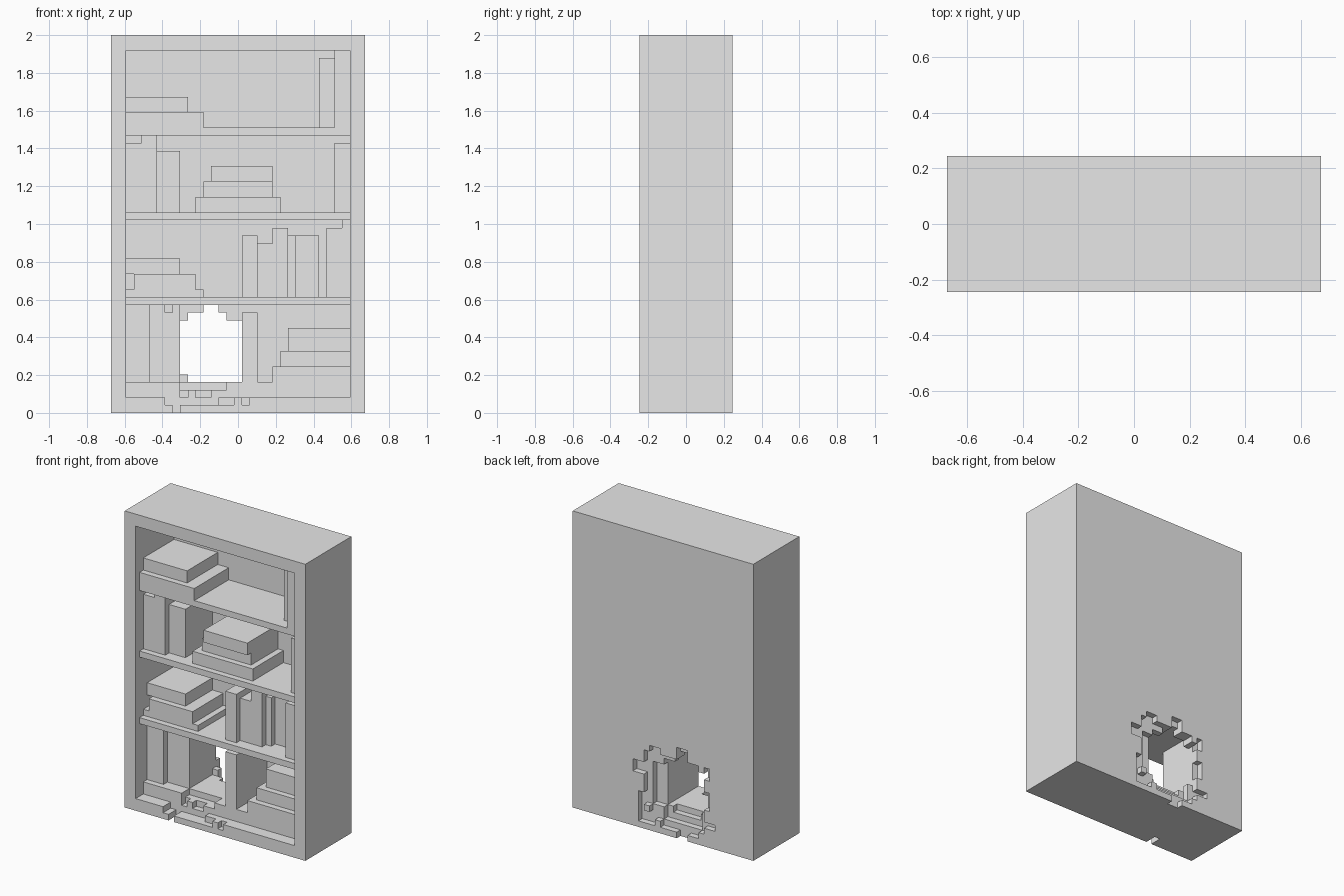
import bpy
import bmesh
from mathutils import Vector

# Everything sits on a block grid: 33 wide, 12 deep, 49 high
W, D, H = 33, 12, 49
S = 2 / H
BACK = 10

cube = bpy.data.objects.get("Cube")
if cube:
    bpy.data.objects.remove(cube, do_unlink=True)

grey = bpy.data.materials.new("plain grey")
grey.use_nodes = True
grey.diffuse_color = (0.8, 0.8, 0.8, 1)
grey.node_tree.nodes["Principled BSDF"].inputs["Base Color"].default_value = (0.8, 0.8, 0.8, 1)


def block(x0, x1, z0, z1, y0=0, y1=BACK):
    """Set of grid cells filling a box."""
    return {(x, y, z) for x in range(x0, x1) for y in range(y0, y1) for z in range(z0, z1)}


def stack(*boxes):
    return set().union(*(block(*b) for b in boxes))


# Case and shelves
parts = {}
parts["case"] = block(0, W, 0, H, 0, D) - block(2, 31, 2, 47)
parts["bottom_ledge"] = block(2, 31, 2, 4, 2)
for name, z in (("lower_shelf", 14), ("middle_shelf", 25), ("upper_shelf", 36)):
    parts[name] = block(2, 31, z, z + 1, 1)

# Books: x range, z range, front depth
parts["top_row_left_stack"] = stack((2, 12, 37, 39, 1), (2, 10, 39, 41, 2))
parts["top_row_right_books"] = stack((27, 29, 37, 46, 3), (29, 31, 37, 47, 1))
parts["upper_row_left_books"] = stack((2, 4, 26, 35, 2), (4, 6, 26, 36, 2), (6, 9, 26, 34, 3))
parts["upper_row_stack"] = stack((11, 22, 26, 28, 2), (12, 21, 28, 30, 3), (13, 21, 30, 32, 2))
parts["upper_row_right_book"] = block(29, 31, 26, 35, 2)
parts["middle_row_stack"] = stack((2, 12, 15, 16, 2), (3, 11, 16, 18, 2), (2, 9, 18, 20, 3))
parts["middle_row_books"] = stack((17, 19, 15, 23, 2), (19, 21, 15, 22, 3), (21, 23, 15, 24, 3),
                                  (23, 24, 15, 23, 4), (24, 27, 15, 23, 5))
parts["middle_row_end_books"] = stack((28, 30, 15, 24, 2), (30, 31, 15, 25, 2))
parts["bottom_row_left_books"] = stack((2, 5, 4, 14, 3), (5, 9, 4, 14, 4))
parts["bottom_row_single_book"] = block(17, 19, 4, 13, 2)
parts["bottom_row_stack"] = stack((21, 31, 4, 6, 2), (22, 31, 6, 8, 3), (23, 31, 8, 11, 4))

# Broken hole through the back panel, ragged on the outside
hole = stack((10, 17, 4, 12, 10, 11), (9, 10, 5, 12, 10, 11), (10, 15, 12, 13, 10, 11),
             (12, 14, 13, 14, 10, 11), (17, 19, 4, 11, 10, 11), (10, 17, 2, 4, 10, 11),
             (11, 16, 3, 4, 9, 10))
rim = stack((9, 19, 2, 12, 11, 12), (10, 17, 12, 13, 11, 12), (12, 14, 13, 15, 11, 12),
            (17, 19, 12, 14, 11, 12), (19, 20, 4, 13, 11, 12), (20, 22, 9, 11, 11, 12),
            (20, 21, 1, 6, 11, 12), (18, 20, 1, 3, 11, 12), (8, 9, 11, 13, 11, 12),
            (8, 9, 6, 9, 11, 12), (7, 9, 3, 4, 11, 12), (10, 17, 1, 2, 11, 12),
            (12, 14, 0, 1, 11, 12))
# Chips along the front base, the ledge and one book
chips = stack((7, 14, 1, 2, 0, 2), (14, 16, 1, 2, 0, 1), (17, 18, 1, 2, 0, 1),
              (8, 9, 0, 1, 0, 2), (9, 15, 3, 4, 2, 4), (11, 13, 2, 3, 2, 3),
              (9, 10, 2, 3, 2, 3), (7, 8, 13, 14, 4, 5))
damage = hole | rim | chips
parts = {name: cells - damage for name, cells in parts.items()}
solid = set().union(*parts.values())


def grid_to_world(p):
    return Vector((p[0] - W / 2, p[1] - D / 2, p[2])) * S


def build(name, cells):
    """Mesh the exposed sides of the cells, then merge flat areas."""
    bm = bmesh.new()
    verts = {}
    for cell in sorted(cells):
        for axis in range(3):
            for side in (0, 1):
                near = list(cell)
                near[axis] += 2 * side - 1
                if tuple(near) in solid:
                    continue
                u, v = (axis + 1) % 3, (axis + 2) % 3
                corners = []
                for a, b in ((0, 0), (1, 0), (1, 1), (0, 1)):
                    p = list(cell)
                    p[axis] += side
                    p[u] += a
                    p[v] += b
                    key = tuple(p)
                    if key not in verts:
                        verts[key] = bm.verts.new(grid_to_world(key))
                    corners.append(verts[key])
                bm.faces.new(corners if side else corners[::-1])
    bmesh.ops.dissolve_limit(bm, angle_limit=0.01, verts=bm.verts[:], edges=bm.edges[:])
    bmesh.ops.triangulate(bm, faces=[f for f in bm.faces if len(f.verts) > 4])
    mesh = bpy.data.meshes.new(name)
    bm.to_mesh(mesh)
    bm.free()
    mesh.materials.append(grey)
    bpy.context.scene.collection.objects.link(bpy.data.objects.new(name, mesh))


for part, part_cells in parts.items():
    build(part, part_cells)
